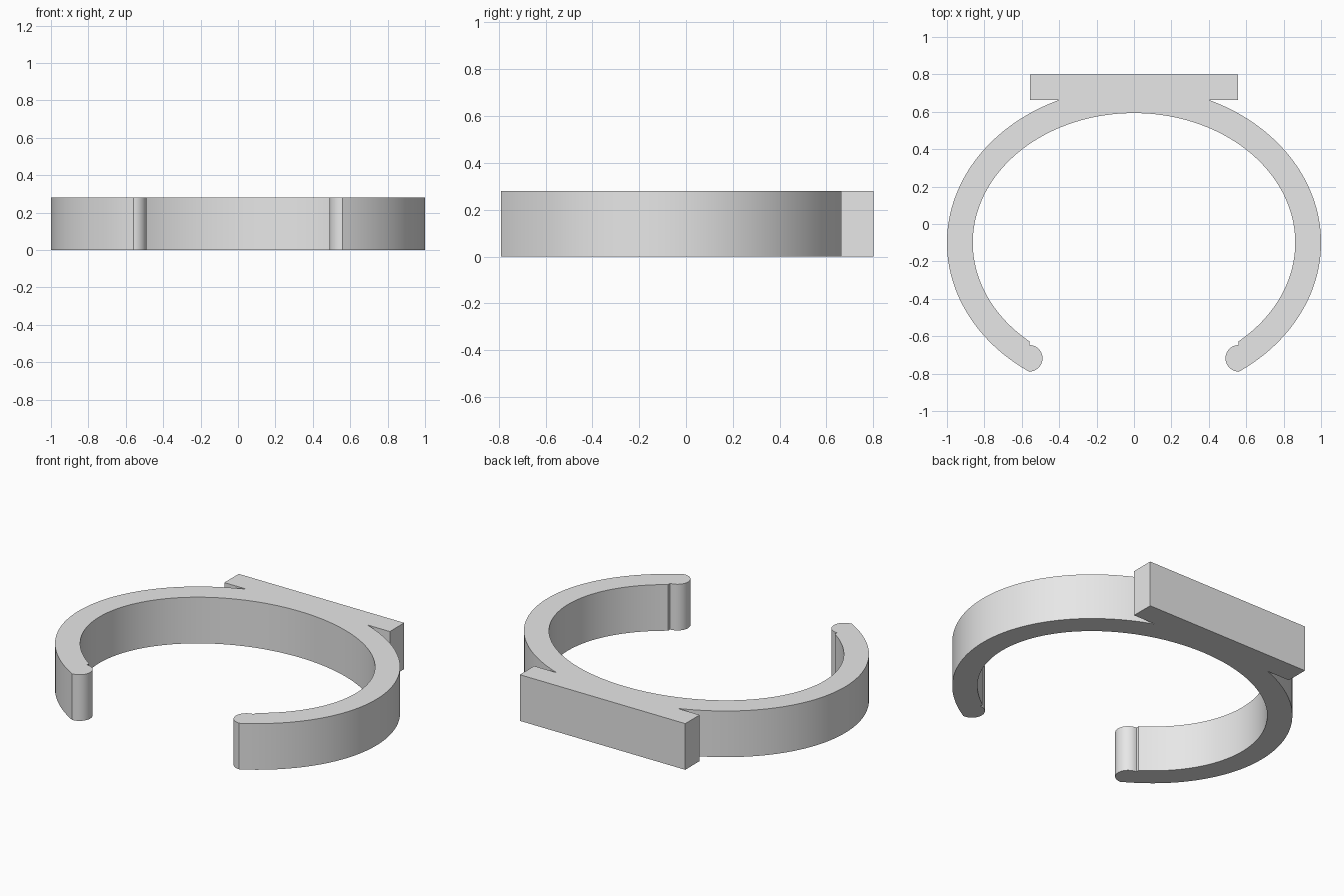
import bpy
import bmesh
from math import sin, cos, pi, asin, sqrt, radians

if "Cube" in bpy.data.objects:
    bpy.data.objects.remove(bpy.data.objects["Cube"], do_unlink=True)

HEIGHT = 0.28
CENTRE_Y = -0.1
OUTER = (1.0, 0.833)
INNER = (0.862, 0.693)
END_X = 0.56            # where the open band is cut off
BEAD_Y, BEAD_R = -0.718, 0.071
PLATE_X, PLATE_FRONT, PLATE_BACK = 0.555, 0.662, 0.8


def arc(centre, radii, start, end, steps):
    """Points along an elliptical arc."""
    angles = [start + (end - start) * i / steps for i in range(steps + 1)]
    return [(centre[0] + radii[0] * cos(a), centre[1] + radii[1] * sin(a)) for a in angles]


def end_angle(radii):
    """Angle at which an ellipse meets the cut-off line."""
    return -asin(sqrt(1 - (END_X / radii[0]) ** 2))


# Left half of the outline: plate, outer curve, rounded end, inner curve
centre = (0, CENTRE_Y)
plate_angle = asin((PLATE_FRONT - CENTRE_Y) / OUTER[1])
half = [(PLATE_X, PLATE_BACK), (PLATE_X, PLATE_FRONT)]
half += arc(centre, OUTER, plate_angle, end_angle(OUTER), 64)
half += arc((END_X, BEAD_Y), (BEAD_R, BEAD_R), -pi / 2, -3 * pi / 2, 20)
half += arc(centre, INNER, end_angle(INNER), pi / 2, 72)

# Mirror to the right half, sharing the middle point
outline = half + [(-x, y) for x, y in reversed(half[:-1])]

# Extrude the outline into a solid band
bm = bmesh.new()
face = bm.faces.new([bm.verts.new((x, y, 0)) for x, y in outline])
result = bmesh.ops.extrude_face_region(bm, geom=[face])
top = [g for g in result["geom"] if isinstance(g, bmesh.types.BMVert)]
bmesh.ops.translate(bm, verts=top, vec=(0, 0, HEIGHT))
bmesh.ops.recalc_face_normals(bm, faces=bm.faces)
bmesh.ops.triangulate(bm, faces=[f for f in bm.faces if len(f.verts) > 4])
mesh = bpy.data.meshes.new("open_band_with_plate")
bm.to_mesh(mesh)
bm.free()

band = bpy.data.objects.new("open_band_with_plate", mesh)
bpy.context.collection.objects.link(band)

# Plain grey material
grey = bpy.data.materials.new("light_grey")
grey.use_nodes = True
colour = (0.8, 0.8, 0.8, 1)
grey.diffuse_color = colour
grey.node_tree.nodes["Principled BSDF"].inputs["Base Color"].default_value = colour
mesh.materials.append(grey)

# Smooth curves, sharp rims
bpy.ops.object.select_all(action="DESELECT")
band.select_set(True)
bpy.context.view_layer.objects.active = band
bpy.ops.object.shade_smooth_by_angle(angle=radians(30))
